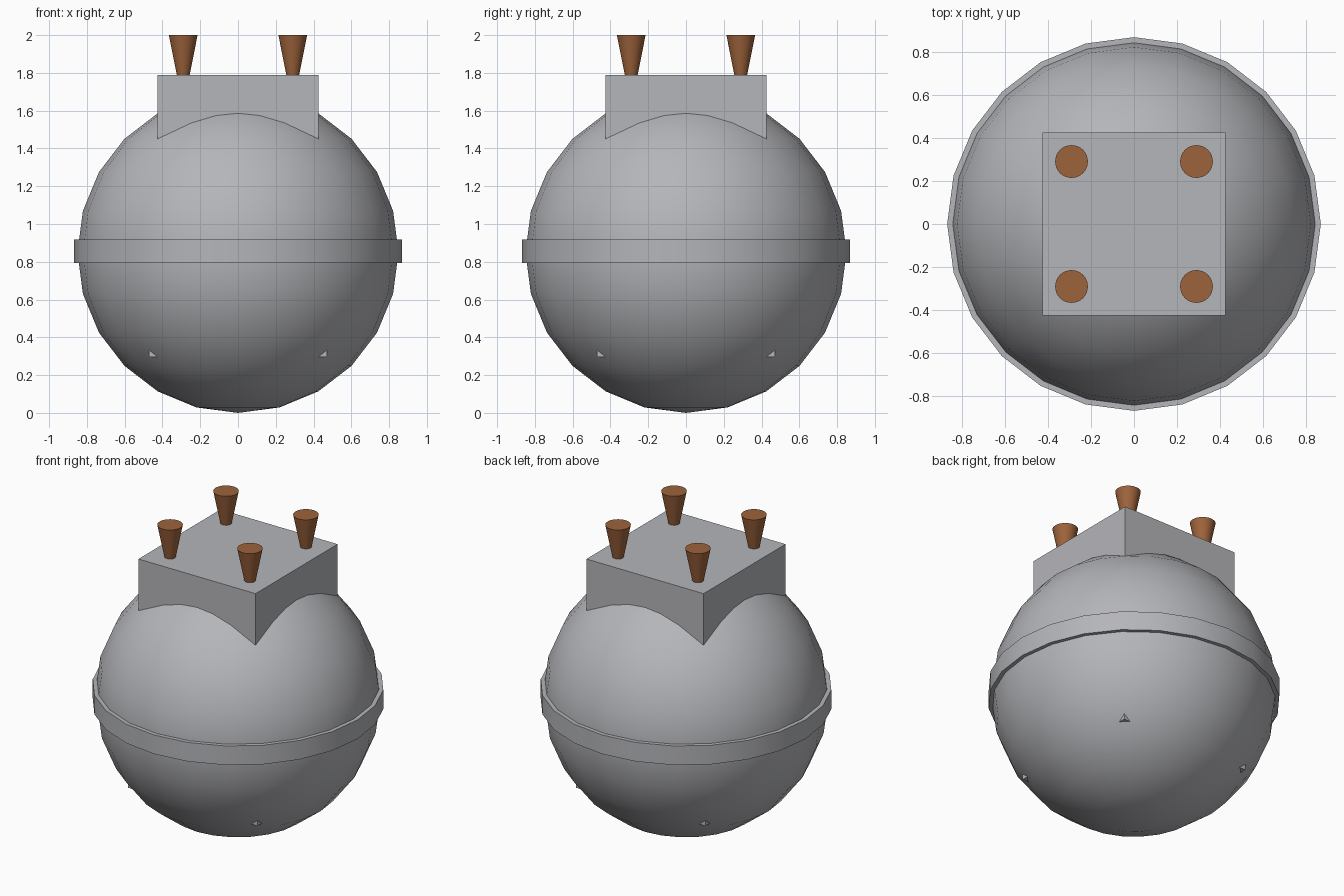
import bpy
from math import radians

cube = bpy.data.objects.get("Cube")
if cube:
    bpy.data.objects.remove(cube, do_unlink=True)


def make_material(name, colour):
    mat = bpy.data.materials.new(name)
    mat.use_nodes = True
    mat.diffuse_color = colour
    mat.node_tree.nodes["Principled BSDF"].inputs["Base Color"].default_value = colour
    return mat


grey = make_material("light grey", (0.46, 0.465, 0.49, 1))
brown = make_material("wood brown", (0.34, 0.125, 0.045, 1))


def finish(name, mat, smooth=True):
    obj = bpy.context.object
    obj.name = name
    obj.data.materials.append(mat)
    if smooth:
        bpy.ops.object.shade_smooth_by_angle(angle=radians(30))
    return obj


def block(name, half_width, bottom, top):
    bpy.ops.mesh.primitive_cube_add(size=1, location=(0, 0, (bottom + top) / 2))
    bpy.context.object.scale = (2 * half_width, 2 * half_width, top - bottom)
    bpy.ops.object.transform_apply(location=False, rotation=False, scale=True)
    return finish(name, grey, smooth=False)


RADIUS = 0.85

# Round body
bpy.ops.mesh.primitive_uv_sphere_add(segments=24, ring_count=12, radius=RADIUS,
                                     location=(0, 0, RADIUS))
finish("body", grey)

# Band around the middle
bpy.ops.mesh.primitive_cylinder_add(vertices=24, radius=0.867, depth=0.125,
                                    location=(0, 0, 0.855))
finish("waist_band", grey)

# Inner block, whose lower corners just poke out of the body
block("inner_block", 0.47, 0.295, 1.235)

# Square block on top
block("top_block", 0.425, 1.36, 1.79)

# Four tapered pegs
for side, x in (("right", -0.29), ("left", 0.29)):
    for end, y in (("front", -0.29), ("back", 0.29)):
        bpy.ops.mesh.primitive_cone_add(vertices=32, radius1=0.034, radius2=0.076,
                                        depth=0.21, location=(x, y, 1.895))
        finish(f"peg_{end}_{side}", brown)
